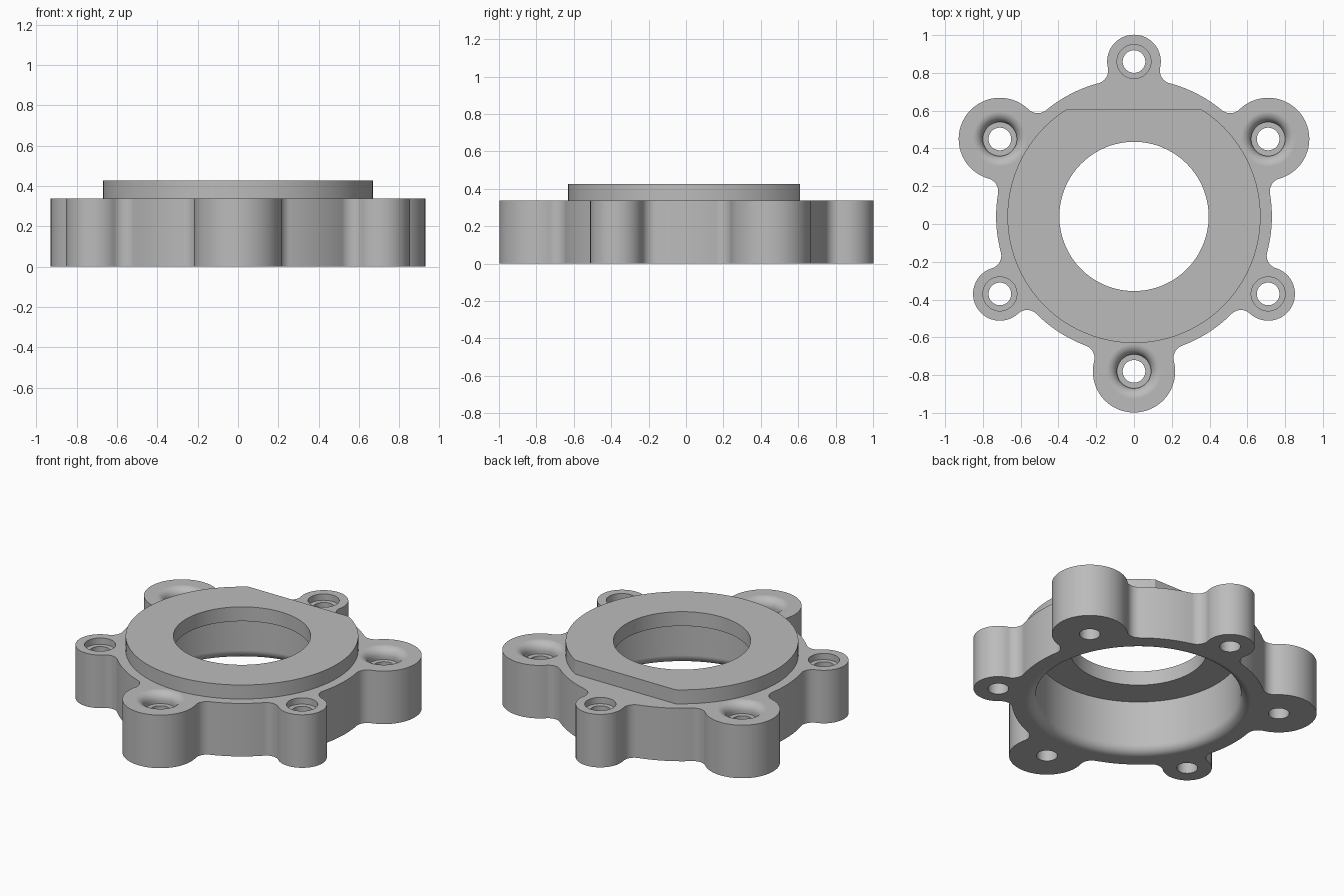
import bpy, bmesh
from math import sin, cos, pi, acos, radians, atan2, tau
from mathutils import Vector

if "Cube" in bpy.data.objects:
    bpy.data.objects.remove(bpy.data.objects["Cube"])

# Main dimensions
CENTRE = Vector((0, 0.04))
RING_R, BOLT_R = 0.73, 0.82
BIG_R, SMALL_R, FILLET = 0.218, 0.142, 0.07
BODY_TOP, DISC_TOP = 0.337, 0.426
DISC_R, BORE_R, RECESS_R = 0.67, 0.395, 0.59
HOLE_R, SEAT_R = 0.06, 0.09

grey = bpy.data.materials.new("machined_grey")
grey.use_nodes = True
colour = (0.5, 0.5, 0.5, 1)
grey.diffuse_color = colour
grey.node_tree.nodes["Principled BSDF"].inputs["Base Color"].default_value = colour


def polar(c, r, a):
    return Vector((c.x + r * cos(a), c.y + r * sin(a)))


def arc(c, r, a0, a1, n):
    return [polar(c, r, a0 + (a1 - a0) * i / n) for i in range(n + 1)]


def heading(a, b):
    return atan2(b.y - a.y, b.x - a.x)


def make_object(name, bm):
    bmesh.ops.recalc_face_normals(bm, faces=bm.faces)
    mesh = bpy.data.meshes.new(name)
    bm.to_mesh(mesh)
    bm.free()
    mesh.materials.append(grey)
    obj = bpy.data.objects.new(name, mesh)
    bpy.context.collection.objects.link(obj)
    return obj


def prism(name, points, z0, z1):
    bm = bmesh.new()
    face = bm.faces.new([bm.verts.new((p.x, p.y, z0)) for p in points])
    top = bmesh.ops.extrude_face_region(bm, geom=[face])["geom"]
    verts = [v for v in top if isinstance(v, bmesh.types.BMVert)]
    bmesh.ops.translate(bm, verts=verts, vec=(0, 0, z1 - z0))
    return make_object(name, bm)


def lathe(name, centre, profile, steps):
    """Solid of revolution from (radius, height) pairs."""
    bm = bmesh.new()
    rings = [[bm.verts.new((*polar(centre, r, tau * i / steps), z))
              for i in range(steps)] for r, z in profile]
    for low, high in zip(rings, rings[1:]):
        for i in range(steps):
            j = (i + 1) % steps
            bm.faces.new((low[i], low[j], high[j], high[i]))
    bm.faces.new(rings[0])
    bm.faces.new(rings[-1])
    return make_object(name, bm)


def combine(target, tool, operation):
    mod = target.modifiers.new(operation.lower(), "BOOLEAN")
    mod.operation, mod.solver, mod.object = operation, "EXACT", tool
    bpy.context.view_layer.objects.active = target
    bpy.ops.object.modifier_apply(modifier=mod.name)
    bpy.data.objects.remove(tool)


# Outline: ring with six bosses blended by concave fillets
bosses = []
for k in range(6):
    angle = radians(-90 + 60 * k)
    bosses.append((angle, polar(CENTRE, BOLT_R, angle), k % 2 == 0))

outline = []
spans = []
for angle, pos, big in bosses:
    r = BIG_R if big else SMALL_R
    d = RING_R + FILLET
    spread = acos((d**2 + BOLT_R**2 - (r + FILLET)**2) / (2 * d * BOLT_R))
    spans.append((angle, pos, r, spread))
for k, (angle, pos, r, spread) in enumerate(spans):
    before = polar(CENTRE, RING_R + FILLET, angle - spread)
    after = polar(CENTRE, RING_R + FILLET, angle + spread)
    turn = (heading(before, pos) - heading(before, CENTRE)) % tau - tau
    start = heading(before, CENTRE)
    outline += arc(before, FILLET, start, start + turn, 14)
    start = heading(pos, before)
    sweep = (heading(pos, after) - start) % tau
    outline += arc(pos, r, start, start + sweep, 48)[1:-1]
    start = heading(after, pos)
    outline += arc(after, FILLET, start, start + turn, 14)
    nxt = spans[(k + 1) % 6]
    end = angle + radians(60) - nxt[3]
    outline += arc(CENTRE, RING_R, angle + spread, end, 14)[1:-1]
body = prism("mounting_ring", outline, 0, BODY_TOP)

# Raised disc with one flat on the back
flat = acos((0.61 - CENTRE.y) / DISC_R)
disc = prism("raised_disc",
             arc(CENTRE, DISC_R, pi / 2 + flat, pi / 2 + tau - flat, 110),
             BODY_TOP - 0.05, DISC_TOP)
combine(body, disc, "UNION")

# Underside recess with rounded mouth, stepping into the centre bore
EDGE = 0.058
mouth = [(RECESS_R + EDGE * (1 - cos(t)), EDGE * (1 - sin(t)))
         for t in (pi / 2 * (1 - i / 8) for i in range(9))]
recess = [(RECESS_R + EDGE, -0.1)] + mouth
recess += [(RECESS_R, BODY_TOP - 0.002), (BORE_R, BODY_TOP - 0.002), (BORE_R, 0.6)]
combine(body, lathe("recess_cutter", CENTRE, recess, 128), "DIFFERENCE")

# Bolt holes: plain seats on small bosses, rounded seats on big ones
ROUND = 0.055
for angle, pos, big in bosses:
    depth = 0.07 if big else 0.04
    profile = [(HOLE_R, -0.1), (HOLE_R, BODY_TOP - depth), (SEAT_R, BODY_TOP - depth)]
    if big:
        profile += [(SEAT_R + ROUND * (1 - cos(t)), BODY_TOP - ROUND * (1 - sin(t)))
                    for t in (pi / 2 * i / 8 for i in range(9))]
    profile.append((profile[-1][0], 0.6))
    combine(body, lathe("bolt_cutter", pos, profile, 48), "DIFFERENCE")

# Smooth curved walls, keep corners crisp and flats flat
bpy.ops.object.select_all(action="DESELECT")
body.select_set(True)
bpy.context.view_layer.objects.active = body
bpy.ops.object.shade_smooth_by_angle(angle=radians(30))
weighted = body.modifiers.new("flat_shading", "WEIGHTED_NORMAL")
weighted.keep_sharp = True
